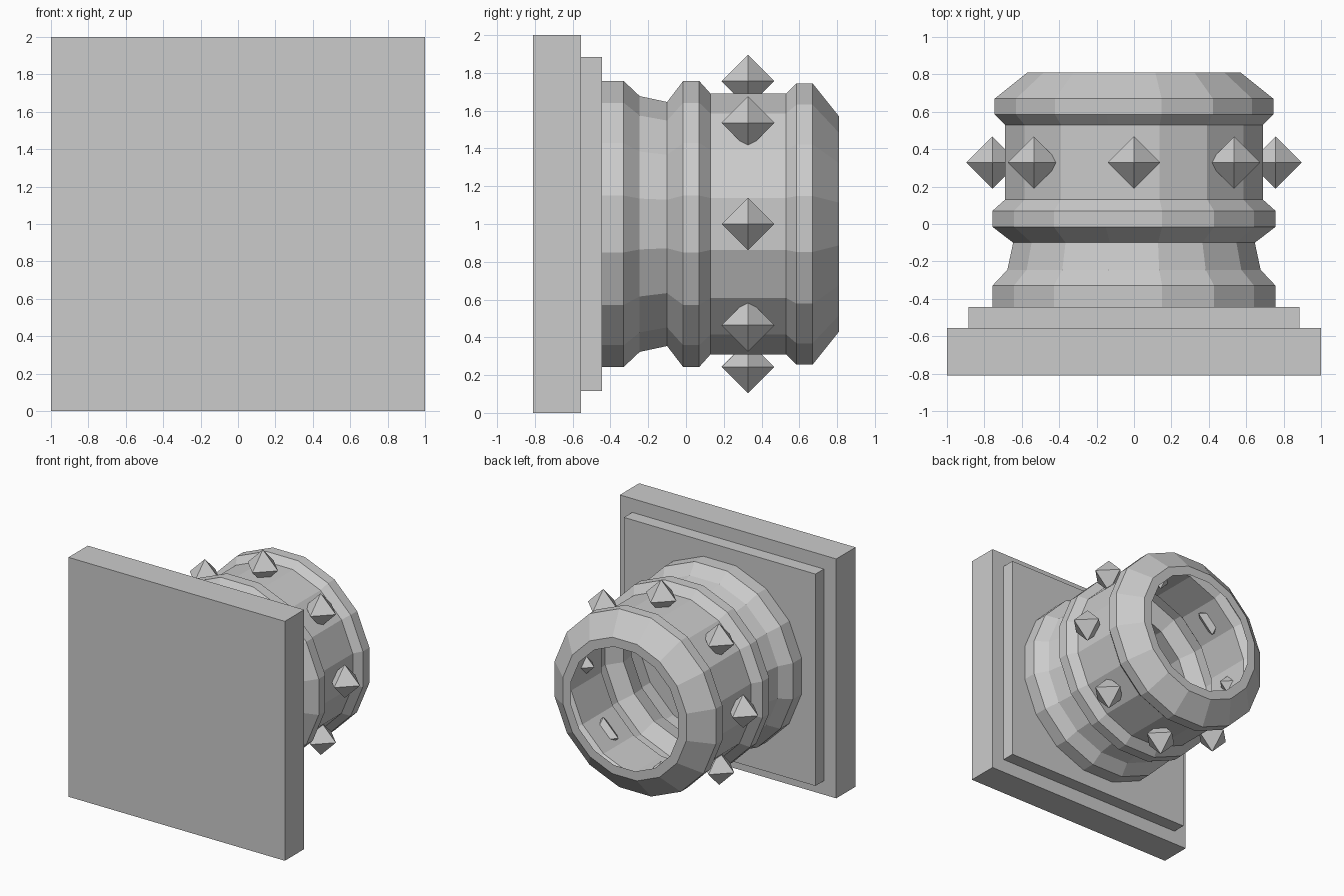
import bpy, bmesh, math
from mathutils import Matrix

if "Cube" in bpy.data.objects:
    bpy.data.objects.remove(bpy.data.objects["Cube"])

grey = bpy.data.materials.new("stone grey")
grey.diffuse_color = (0.6, 0.6, 0.6, 1)
grey.use_nodes = True
grey.node_tree.nodes["Principled BSDF"].inputs["Base Color"].default_value = grey.diffuse_color


def add_object(name, bm, loc=(0, 0, 0)):
    mesh = bpy.data.meshes.new(name)
    bm.to_mesh(mesh)
    bm.free()
    mesh.materials.append(grey)
    obj = bpy.data.objects.new(name, mesh)
    obj.location = loc
    bpy.context.collection.objects.link(obj)
    return obj


def slab(name, half, y0, y1):
    bm = bmesh.new()
    bmesh.ops.create_cube(bm, size=1, matrix=Matrix.Diagonal((2 * half, y1 - y0, 2 * half, 1)))
    add_object(name, bm, (0, (y0 + y1) / 2, 1))


# Square mounting plates
slab("back_plate", 1.0, -0.81, -0.555)
slab("step_plate", 0.885, -0.555, -0.445)

# Open sixteen-sided collar: (y, flat-to-flat extent), ending in a flat inner lip
SIDES = 16
profile = [(-0.445, 0.757), (-0.33, 0.757), (-0.245, 0.677), (-0.10, 0.646),
           (-0.015, 0.757), (0.07, 0.757), (0.13, 0.69), (0.53, 0.69),
           (0.585, 0.745), (0.67, 0.745), (0.81, 0.57), (0.81, 0.495)]
bm = bmesh.new()
rings = []
for y, extent in profile:
    r = extent / math.cos(math.pi / SIDES)
    angles = [(i + 0.5) * math.tau / SIDES for i in range(SIDES)]
    rings.append([bm.verts.new((r * math.cos(a), y, r * math.sin(a))) for a in angles])
for a, b in zip(rings, rings[1:]):
    for i in range(SIDES):
        j = (i + 1) % SIDES
        bm.faces.new((a[i], b[i], b[j], a[j]))
add_object("collar", bm, (0, 0, 1))

# Eight octahedral studs around the collar
for k in range(8):
    a = k * math.tau / 8
    bm = bmesh.new()
    s = 0.14
    tips = [bm.verts.new((s * math.cos(q), s * math.sin(q), 0))
            for q in (i * math.pi / 2 for i in range(4))]
    for z in (s, -s):
        apex = bm.verts.new((0, 0, z))
        for i in range(4):
            bm.faces.new((tips[i], tips[(i + 1) % 4], apex))
    bmesh.ops.recalc_face_normals(bm, faces=bm.faces)
    add_object(f"stud_{k + 1}", bm, (0.757 * math.cos(a), 0.328, 1 + 0.757 * math.sin(a)))
